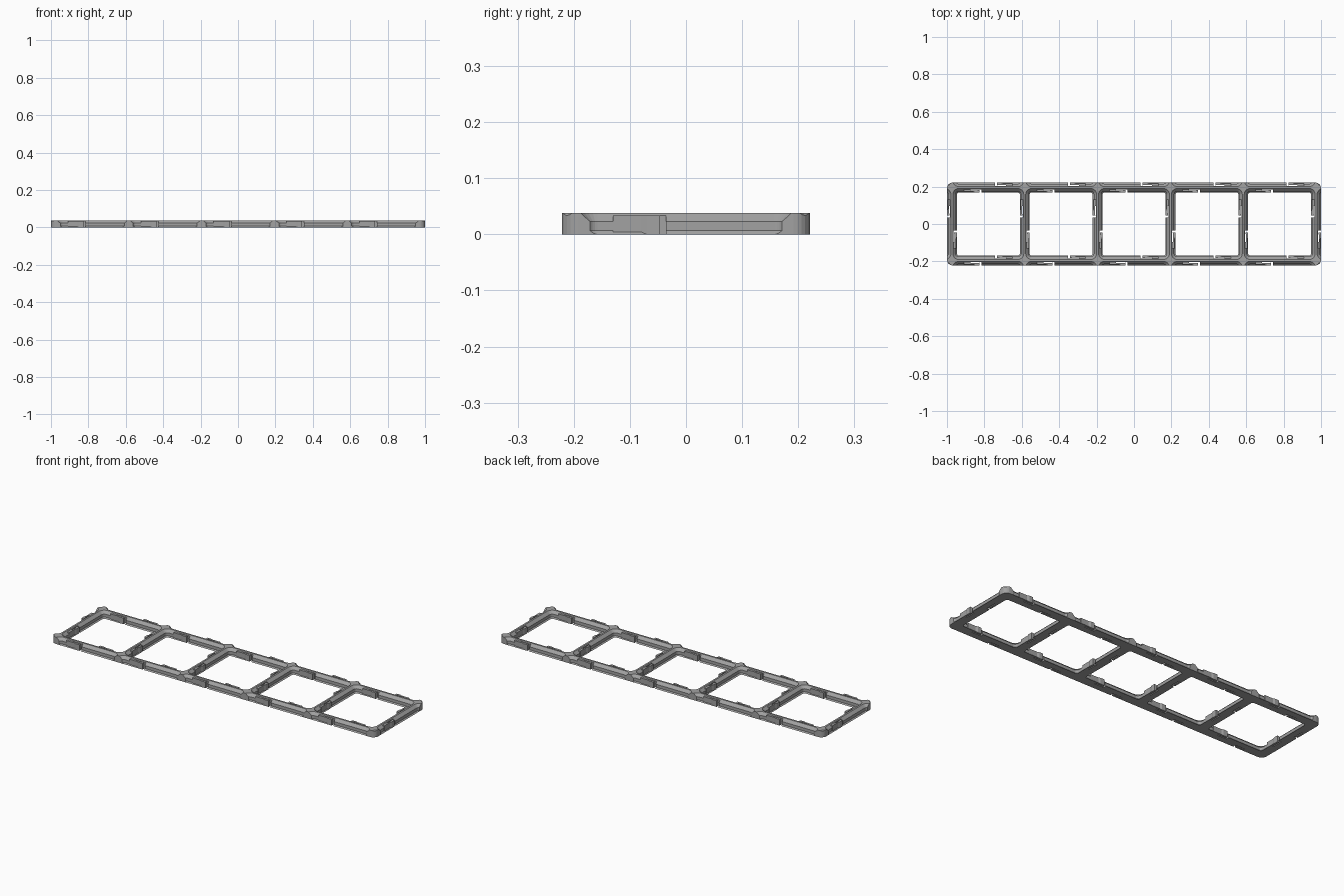
import bpy, bmesh, math
from mathutils import Matrix

if "Cube" in bpy.data.objects:
    bpy.data.objects.remove(bpy.data.objects["Cube"])

PITCH, RIM, HEIGHT, COLS = 0.3895, 0.0264, 0.038, 5
HALF_X, HALF_Y = COLS * PITCH / 2 + RIM, PITCH / 2 + RIM

grey = bpy.data.materials.new("mid_grey")
grey.use_nodes = True
colour = (0.36, 0.36, 0.36, 1)
grey.diffuse_color = colour
grey.node_tree.nodes["Principled BSDF"].inputs["Base Color"].default_value = colour


def outline(hx, hy, r, z, steps=6):
    """Rounded rectangle as a list of points."""
    pts = []
    for k, (sx, sy) in enumerate([(1, 1), (-1, 1), (-1, -1), (1, -1)]):
        for i in range(steps + 1):
            a = (k + i / steps) * math.pi / 2
            pts.append((sx * (hx - r) + r * math.cos(a), sy * (hy - r) + r * math.sin(a), z))
    return pts


def loft(bm, rings, matrix=Matrix()):
    """Closed solid through rings that have equal point counts."""
    loops = [[bm.verts.new(matrix @ Matrix.Translation(p).translation) for p in ring] for ring in rings]
    n = len(loops[0])
    bm.faces.new(loops[0][::-1])
    bm.faces.new(loops[-1])
    for low, high in zip(loops, loops[1:]):
        for i in range(n):
            j = (i + 1) % n
            bm.faces.new((low[i], low[j], high[j], high[i]))


def make(name, bm):
    bmesh.ops.recalc_face_normals(bm, faces=bm.faces)
    mesh = bpy.data.meshes.new(name)
    bm.to_mesh(mesh)
    bm.free()
    mesh.materials.append(grey)
    ob = bpy.data.objects.new(name, mesh)
    bpy.context.collection.objects.link(ob)
    return ob


# Rounded slab that the pockets are cut from
bm = bmesh.new()
loft(bm, [outline(HALF_X, HALF_Y, 0.03, z) for z in (0, HEIGHT)])
frame = make("grid_frame", bm)

# Stepped pockets, also in the neighbouring positions to shape the outer sides
bm = bmesh.new()
steps = [(-0.01, RIM), (0, RIM), (0.0065, 0.02), (0.023, 0.02), (HEIGHT, 0.005), (0.05, 0.005)]
for col in range(-1, COLS + 1):
    for row in (-1, 0, 1):
        place = Matrix.Translation(((col - (COLS - 1) / 2) * PITCH, row * PITCH, 0))
        loft(bm, [outline(PITCH / 2 - d, PITCH / 2 - d, 0.037 - d, z) for z, d in steps], place)
pockets = make("pocket_cutter", bm)

# Middle and direction of every bar; each bar carries two opposed clips
bars = [((c - COLS / 2) * PITCH, 0, 0) for c in range(COLS + 1)]
bars += [((c - (COLS - 1) / 2) * PITCH, s * PITCH / 2, 90) for c in range(COLS) for s in (-1, 1)]
clips = [Matrix.Translation((x, y, 0)) @ Matrix.Rotation(math.radians(a + flip), 4, "Z")
         for x, y, a in bars for flip in (0, 180)]

# Clip arms with a thicker hooked head
arm_plan = [(0.008, -0.13), (0.022, -0.13), (0.022, -0.08), (RIM, -0.07), (RIM, -0.046), (0.008, -0.046)]
# Slots that free each arm and its head from the bar
slot_plan = [(0.009, -0.095), (0.0145, -0.095), (0.0145, -0.06), (0.012, -0.046),
             (0.04, -0.046), (0.04, -0.036), (0.009, -0.036)]


def prisms(name, plan, low, high):
    bm = bmesh.new()
    for place in clips:
        loft(bm, [[(x, y, z) for x, y in plan] for z in (low, high)], place)
    return make(name, bm)


arms = prisms("clip_arms", arm_plan, 0, 0.034)
slots = prisms("slot_cutter", slot_plan, -0.01, 0.05)

# Combine the parts into one solid and drop the helpers
for helper, operation in ((pockets, "DIFFERENCE"), (arms, "UNION"), (slots, "DIFFERENCE")):
    helper.hide_render = True
    mod = frame.modifiers.new(helper.name, "BOOLEAN")
    mod.operation, mod.object, mod.solver = operation, helper, "EXACT"
bpy.context.view_layer.update()
solid = bpy.data.meshes.new_from_object(frame.evaluated_get(bpy.context.evaluated_depsgraph_get()))
frame.modifiers.clear()
frame.data = solid
for helper in (pockets, arms, slots):
    bpy.data.objects.remove(helper)
solid.materials.clear()
solid.materials.append(grey)
for face in solid.polygons:
    face.material_index = 0
